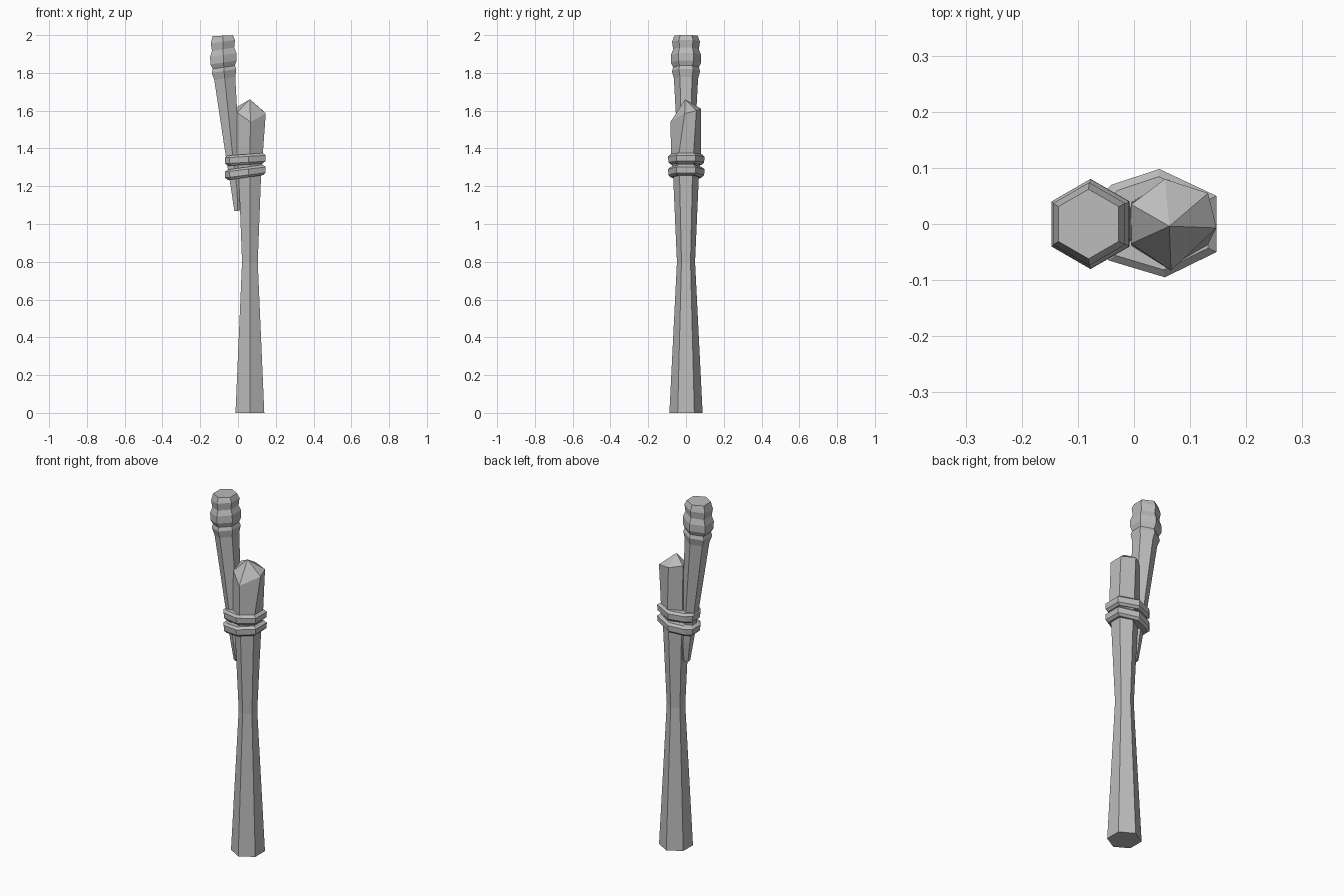
import bpy, bmesh
from math import cos, sin, radians

cube = bpy.data.objects.get("Cube")
if cube:
    bpy.data.objects.remove(cube, do_unlink=True)

grey = bpy.data.materials.new("plain_grey")
grey.use_nodes = True
COLOUR = (0.5, 0.5, 0.5, 1)
grey.diffuse_color = COLOUR
grey.node_tree.nodes["Principled BSDF"].inputs["Base Color"].default_value = COLOUR


def loft(name, rings, apex=None):
    """Skin a stack of equal-sided rings, closing the ends flat or to a point."""
    bm = bmesh.new()
    loops = [[bm.verts.new(p) for p in ring] for ring in rings]
    n = len(loops[0])
    for low, high in zip(loops, loops[1:]):
        for i in range(n):
            j = (i + 1) % n
            bm.faces.new((low[i], low[j], high[j], high[i]))
    bm.faces.new(loops[0][::-1])
    if apex:
        tip = bm.verts.new(apex)
        for i in range(n):
            bm.faces.new((loops[-1][i], loops[-1][(i + 1) % n], tip))
    else:
        bm.faces.new(loops[-1])
    bmesh.ops.recalc_face_normals(bm, faces=bm.faces)
    mesh = bpy.data.meshes.new(name)
    bm.to_mesh(mesh)
    bm.free()
    mesh.materials.append(grey)
    obj = bpy.data.objects.new(name, mesh)
    bpy.context.collection.objects.link(obj)


def hexagon(cx, z, r, tilt=0.0):
    """Six-sided ring with corners on the y axis; tilt raises its +x side."""
    ring = []
    for k in range(6):
        a = radians(90 + 60 * k)
        ring.append((cx + r * cos(a), r * sin(a), z + tilt * r * cos(a)))
    return ring


# Upright post: flared foot, narrow waist, uneven pointed top
post = [hexagon(0.063, z, r) for z, r in
        ((0, 0.088), (0.8, 0.048), (1.25, 0.068), (1.36, 0.078))]
shoulder = [(0.055, 0.08, 1.61), (-0.005, 0.035, 1.62), (-0.005, -0.035, 1.59),
            (0.066, -0.083, 1.54), (0.147, -0.007, 1.585), (0.132, 0.055, 1.6)]
loft("post", post + [shoulder], apex=(0.063, -0.004, 1.66))

# Leaning stick: tapered shaft with a carved, stepped head (height, centre, radius)
stick = [(1.07, -0.002, 0.02), (1.18, -0.005, 0.035), (1.4, -0.032, 0.044),
         (1.77, -0.07, 0.064), (1.81, -0.074, 0.075), (1.83, -0.075, 0.068),
         (1.855, -0.077, 0.08), (1.895, -0.078, 0.08), (1.925, -0.079, 0.068),
         (1.965, -0.08, 0.074), (1.997, -0.081, 0.062)]
loft("leaning_stick", [hexagon(x, z, r, 0.05 if z > 1.99 else 0.15)
                       for z, x, r in stick])

# Two faceted straps binding post and stick
outline = [(0.045, 0.098), (-0.04, 0.07), (-0.07, 0.04), (-0.07, -0.03),
           (-0.045, -0.065), (0.055, -0.095), (0.147, -0.05), (0.147, 0.05)]


def strap(name, z, lean):
    rings = []
    for dz, s in ((-0.029, 0.86), (-0.017, 0.98), (0.014, 1.0), (0.026, 0.86)):
        rings.append([(0.04 + (x - 0.04) * s, y * s, z + dz + lean * (x - 0.04))
                      for x, y in outline])
    loft(name, rings)


strap("upper_strap", 1.343, 0.06)
strap("lower_strap", 1.275, 0.12)
